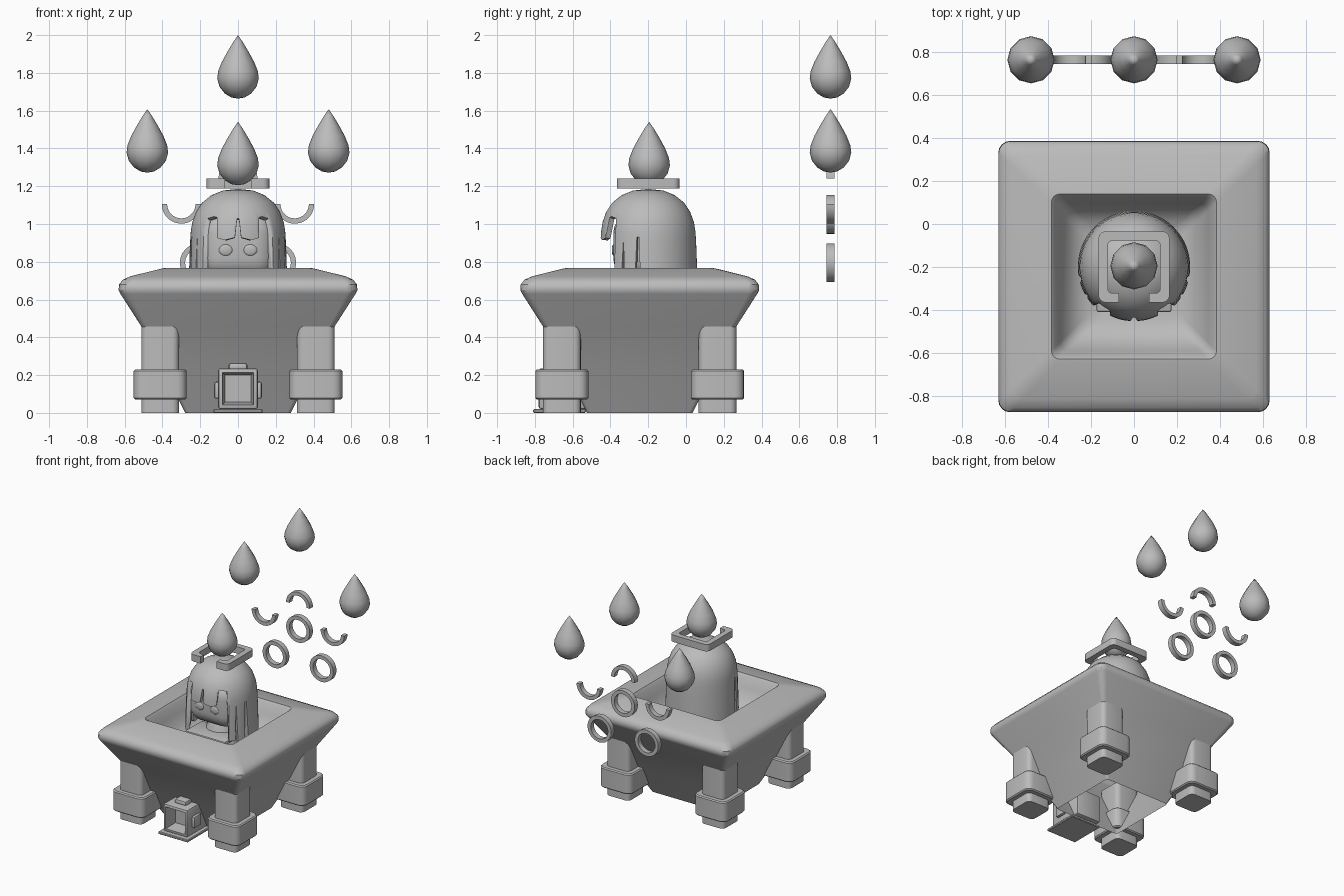
import bpy, bmesh, math
from mathutils import Vector, Matrix

if "Cube" in bpy.data.objects:
    bpy.data.objects.remove(bpy.data.objects["Cube"])

stone = bpy.data.materials.new("plain grey")
stone.diffuse_color = (0.5, 0.5, 0.5, 1)
stone.use_nodes = True
stone.node_tree.nodes["Principled BSDF"].inputs["Base Color"].default_value = stone.diffuse_color
CY = -0.245      # basin centre in y
HY = -0.2        # head centre in y
BY = 0.765       # plane of the floating ornaments


def finish(bm, name, angle=35, fix=True):
    if fix:
        bmesh.ops.recalc_face_normals(bm, faces=bm.faces[:])
    me = bpy.data.meshes.new(name)
    bm.to_mesh(me)
    bm.free()
    me.materials.append(stone)
    ob = bpy.data.objects.new(name, me)
    bpy.context.collection.objects.link(ob)
    bpy.ops.object.select_all(action='DESELECT')
    ob.select_set(True)
    bpy.context.view_layer.objects.active = ob
    bpy.ops.object.shade_smooth_by_angle(angle=math.radians(angle))
    return ob


def rounded_square(half, r, seg=4):
    pts = []
    for k, (sx, sy) in enumerate([(1, -1), (1, 1), (-1, 1), (-1, -1)]):
        for i in range(seg + 1):
            a = math.pi / 2 * (k - 1 + i / seg)
            pts.append((sx * (half - r) + r * math.cos(a), sy * (half - r) + r * math.sin(a)))
    return pts


def loft(name, rows, x, y, cap_start=True, cap_end=True, angle=35):
    """Stack rounded squares given as (half width, corner radius, z)."""
    bm = bmesh.new()
    loops = [[bm.verts.new((x + px, y + py, z)) for px, py in rounded_square(h, r)]
             for h, r, z in rows]
    n = len(loops[0])
    for a, b in zip(loops, loops[1:]):
        for i in range(n):
            bm.faces.new((a[i], a[(i + 1) % n], b[(i + 1) % n], b[i]))
    if cap_start:
        bm.faces.new(loops[0][::-1])
    if cap_end:
        bm.faces.new(loops[-1])
    return finish(bm, name, angle)


def box(name, lo, hi, bevel=0.0, seg=2, angle=35):
    bm = bmesh.new()
    lo, hi = Vector(lo), Vector(hi)
    bmesh.ops.create_cube(bm, size=1, matrix=Matrix.Translation((lo + hi) / 2)
                          @ Matrix.Diagonal((*(hi - lo), 1)))
    if bevel:
        bmesh.ops.bevel(bm, geom=bm.edges[:], offset=bevel, segments=seg,
                        profile=0.5, affect='EDGES')
    return finish(bm, name, angle)


def band(name, outer, inner, closed, depth):
    """Flat strip between two point rows, extruded by depth."""
    bm = bmesh.new()
    o = [bm.verts.new(p) for p in outer]
    n = [bm.verts.new(p) for p in inner]
    count = len(o)
    for i in range(count if closed else count - 1):
        j = (i + 1) % count
        bm.faces.new((o[i], o[j], n[j], n[i]))
    res = bmesh.ops.extrude_face_region(bm, geom=bm.faces[:], use_keep_orig=True)
    bmesh.ops.translate(bm, vec=depth,
                        verts=[v for v in res['geom'] if isinstance(v, bmesh.types.BMVert)])
    return finish(bm, name)


def lathe(name, profile, x, y, z, n=12, angle=60):
    bm = bmesh.new()
    vs = [bm.verts.new((r, 0, h)) for r, h in profile]
    es = [bm.edges.new(p) for p in zip(vs, vs[1:])]
    bmesh.ops.spin(bm, geom=vs + es, cent=(0, 0, 0), axis=(0, 0, 1),
                   angle=math.tau, steps=n, use_duplicate=False)
    bmesh.ops.remove_doubles(bm, verts=bm.verts[:], dist=1e-4)
    bmesh.ops.translate(bm, verts=bm.verts[:], vec=(x, y, z))
    return finish(bm, name, angle)


# basin: flared outside, rounded rim and sunken bowl, open underneath
loft("basin", [(0.28, 0.02, 0), (0.395, 0.03, 0.23), (0.51, 0.03, 0.455), (0.622, 0.05, 0.63),
               (0.632, 0.055, 0.65), (0.63, 0.055, 0.68), (0.61, 0.055, 0.705),
               (0.57, 0.05, 0.723), (0.40, 0.04, 0.765), (0.385, 0.04, 0.767),
               (0.37, 0.04, 0.75), (0.345, 0.04, 0.68), (0.31, 0.04, 0.61),
               (0.26, 0.04, 0.56), (0.20, 0.04, 0.54)],
     0, CY, cap_start=False)

# four legs with a thick collar
for sx in (-1, 1):
    for sy in (-1, 1):
        x, y = sx * 0.412, CY + sy * 0.412
        loft("leg", [(0.1, 0.035, 0), (0.1, 0.035, 0.46)], x, y)
        loft("leg_collar", [(0.132, 0.045, 0.07), (0.14, 0.05, 0.078), (0.14, 0.05, 0.222),
                            (0.132, 0.045, 0.23)], x, y)

# firebox with a tapered recess
bm = bmesh.new()
bmesh.ops.create_cube(bm, size=1, matrix=Matrix.Translation((0, -0.64, 0.128))
                      @ Matrix.Diagonal((0.21, 0.28, 0.215, 1)))
bmesh.ops.bevel(bm, geom=bm.edges[:], offset=0.012, segments=2, profile=0.5, affect='EDGES')
mouth = min(bm.faces, key=lambda f: f.calc_center_median().y)
bmesh.ops.inset_region(bm, faces=[mouth], thickness=0.014)
bmesh.ops.inset_region(bm, faces=[mouth], thickness=0.02, depth=-0.1)
finish(bm, "firebox")
box("firebox_base", (-0.13, -0.81, 0), (0.13, -0.53, 0.02), 0.005, 1)
box("firebox_top_knob", (-0.05, -0.72, 0.22), (0.05, -0.6, 0.265), 0.015)
for s in (-1, 1):
    box("firebox_side_knob", (s * 0.11 - 0.016, -0.72, 0.075), (s * 0.11 + 0.016, -0.63, 0.165), 0.01)

# head, torso and the board in front of it
box("face", (-0.2, -0.385, 0.71), (0.2, -0.03, 1.06), 0.11, 6, 60)
lathe("torso", [(0, 0), (0.14, 0), (0.11, 0.12), (0.07, 0.2), (0, 0.2)], 0, HY, 0.54, 16)
box("board", (-0.175, -0.41, 0.62), (0.175, -0.2, 0.65), 0.01)
for s in (-1, 1):
    bm = bmesh.new()
    bmesh.ops.create_uvsphere(bm, u_segments=16, v_segments=10, radius=1,
                              matrix=Matrix.Translation((s * 0.065, -0.384, 0.862))
                              @ Matrix.Diagonal((0.036, 0.009, 0.03, 1)))
    finish(bm, "eye", 60)


def hem(a):
    """Lower edge of the hair at angle a, measured from the front."""
    d, x = abs(math.degrees(a)), abs(0.255 * math.sin(a))
    if d < 90:
        if x < 0.008:
            return 1.03
        if x < 0.118:
            return 0.915 + 0.25 * abs(x - 0.07)
        if x < 0.18:
            return 1.04 - 0.3 * abs(x - 0.14)
    if 57 < d < 61 or 76 < d < 80:
        return 0.93
    return 0.64 + 0.012 * math.cos(a * 14)


# hair: dome with a cut hem, fringe locks and side slits
dome = [(0.08, 1.177), (0.14, 1.153), (0.19, 1.113), (0.222, 1.065), (0.242, 1.01),
        (0.25, 0.96), (0.253, 0.915), (0.256, 0.85), (0.259, 0.75), (0.262, 0.63)]


def dome_radius(z):
    for (r0, z0), (r1, z1) in zip(dome, dome[1:]):
        if z >= z1:
            return r0 + (r1 - r0) * (z0 - z) / (z0 - z1)
    return dome[-1][0]


bm = bmesh.new()
N = 144
cols = []
for i in range(N):
    a = math.tau * (i + 0.5) / N - math.pi
    low = hem(a)
    col = []
    for _, z in dome:
        z = max(z, low)
        r = dome_radius(z)
        col.append(bm.verts.new((r * math.sin(a), HY - r * math.cos(a), z)))
    cols.append(col)
crown_vert = bm.verts.new((0, HY, 1.186))
for i in range(N):
    a, b = cols[i], cols[(i + 1) % N]
    bm.faces.new((crown_vert, a[0], b[0]))
    for k in range(len(dome) - 1):
        bm.faces.new((a[k], a[k + 1], b[k + 1], b[k]))
bmesh.ops.dissolve_degenerate(bm, dist=1e-4, edges=bm.edges[:])
bmesh.ops.remove_doubles(bm, verts=bm.verts[:], dist=1e-4)
hair = finish(bm, "hair")
mod = hair.modifiers.new("thickness", 'SOLIDIFY')
mod.thickness, mod.offset = 0.03, -1
bpy.ops.object.modifier_apply(modifier=mod.name)
bpy.ops.object.shade_smooth_by_angle(angle=math.radians(40))


# open square circlet above the head
def open_square(half, r):
    pts = [(0.07, -half)] + rounded_square(half, r) + [(-0.07, -half)]
    return [(x, HY + y, 1.187) for x, y in pts]


band("circlet", open_square(0.166, 0.035), open_square(0.122, 0.022), False, (0, 0, 0.054))

# flames: one on the head, three behind
drop = [(0, 0), (0.035, 0.006), (0.07, 0.027), (0.098, 0.062), (0.11, 0.105), (0.105, 0.145),
        (0.085, 0.195), (0.055, 0.25), (0.025, 0.3), (0, 0.336)]
for x, y, z in [(0, -0.195, 1.205), (0, BY, 1.664), (-0.48, BY, 1.272), (0.48, BY, 1.272)]:
    lathe("flame", drop, x, y, z)


# floating rings and half rings
def arc(x, z, r, start, sweep, n):
    return [(x + r * math.cos(start + sweep * i / 24), BY - 0.02,
             z + r * math.sin(start + sweep * i / 24)) for i in range(n)]


for x, z in [(0, 1.05), (-0.205, 0.795), (0.205, 0.795)]:
    band("ring", arc(x, z, 0.103, 0, math.tau, 24), arc(x, z, 0.075, 0, math.tau, 24),
         True, (0, 0.04, 0))
for x, z, start in [(-0.3, 1.105, math.pi), (0.3, 1.105, math.pi), (0, 1.24, 0)]:
    band("half_ring", arc(x, z, 0.103, start, math.pi, 25), arc(x, z, 0.075, start, math.pi, 25),
         False, (0, 0.04, 0))
